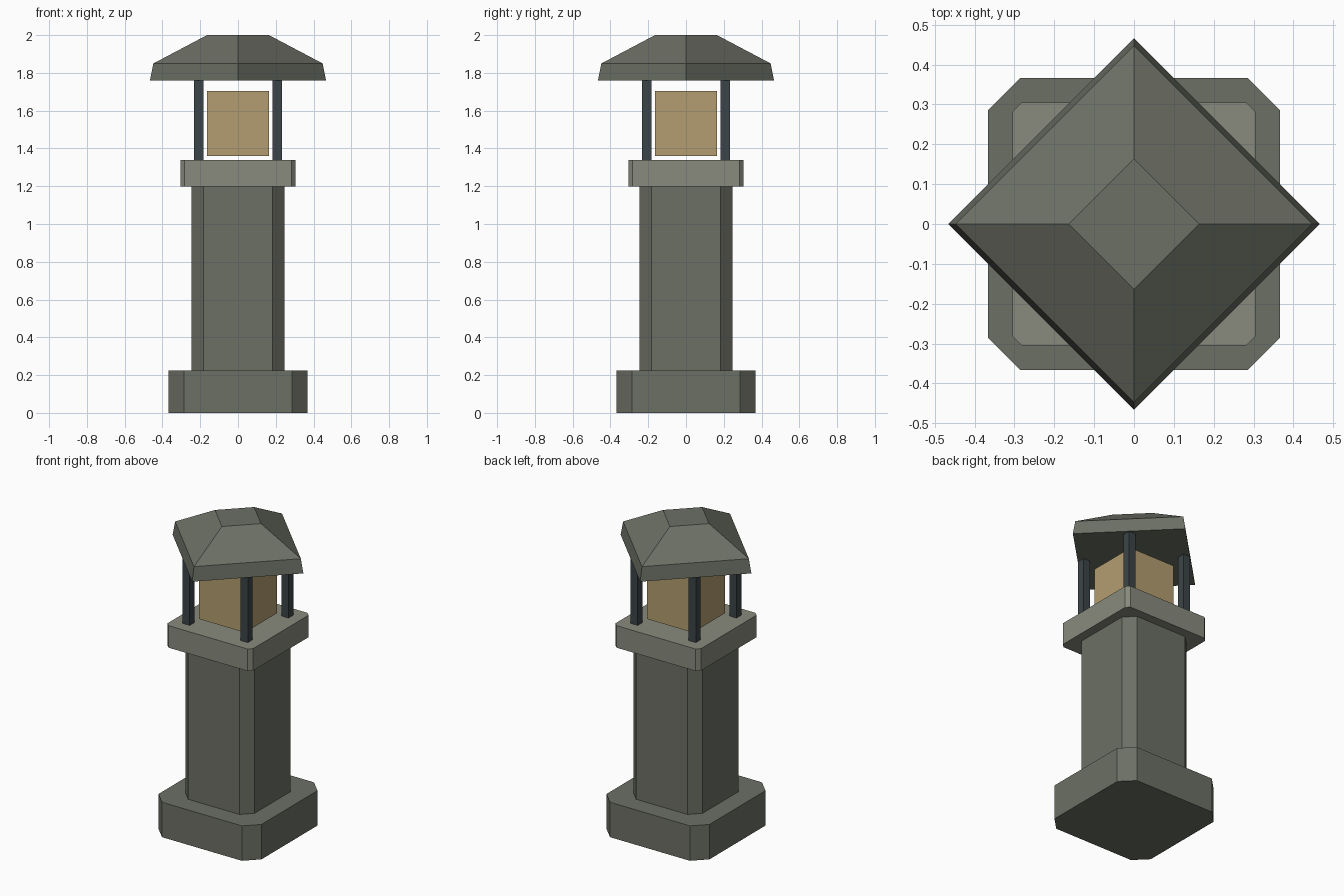
import bpy, bmesh

if "Cube" in bpy.data.objects:
    bpy.data.objects.remove(bpy.data.objects["Cube"])


def material(name, rgb):
    m = bpy.data.materials.new(name)
    m.diffuse_color = (*rgb, 1)
    m.use_nodes = True
    m.node_tree.nodes["Principled BSDF"].inputs["Base Color"].default_value = m.diffuse_color
    return m


STONE = material("stone", (0.15, 0.16, 0.13))
PALE = material("pale_stone", (0.25, 0.255, 0.205))
METAL = material("dark_metal", (0.045, 0.06, 0.065))
GLOW = material("lamp_glow", (0.45, 0.34, 0.16))


def loft(name, rings, mat):
    """Closed solid from stacked horizontal rings: [(outline, z), ...]."""
    bm = bmesh.new()
    loops = [[bm.verts.new((x, y, z)) for x, y in pts] for pts, z in rings]
    n = len(loops[0])
    for a, b in zip(loops, loops[1:]):
        for i in range(n):
            j = (i + 1) % n
            bm.faces.new((a[i], a[j], b[j], b[i]))
    bm.faces.new(loops[0][::-1])
    bm.faces.new(loops[-1])
    bmesh.ops.recalc_face_normals(bm, faces=bm.faces)
    mesh = bpy.data.meshes.new(name)
    bm.to_mesh(mesh)
    bm.free()
    mesh.materials.append(mat)
    ob = bpy.data.objects.new(name, mesh)
    bpy.context.collection.objects.link(ob)
    return ob


def cut_square(h, c):
    k = h - c
    return [(h, -k), (h, k), (k, h), (-k, h), (-h, k), (-h, -k), (-k, -h), (k, -h)]


def square(h, cx=0, cy=0):
    return [(cx + h, cy - h), (cx + h, cy + h), (cx - h, cy + h), (cx - h, cy - h)]


def diamond(r):
    return [(r, 0), (0, r), (-r, 0), (0, -r)]


def prism(name, outline, z0, z1, mat):
    return loft(name, [(outline, z0), (outline, z1)], mat)


# Stone pedestal with chamfered corners
prism("base", cut_square(0.367, 0.082), 0, 0.225, STONE)
prism("shaft", cut_square(0.246, 0.063), 0.225, 1.198, STONE)
prism("collar", cut_square(0.305, 0.023), 1.198, 1.34, PALE)

# Lamp box and its four corner posts
prism("lamp", square(0.163), 1.36, 1.705, GLOW)
for sx, side in ((-1, "left"), (1, "right")):
    for sy, end in ((-1, "front"), (1, "back")):
        prism(f"post_{end}_{side}", square(0.025, sx * 0.207, sy * 0.207), 1.34, 1.76, METAL)

# Roof turned 45 degrees, with a short eave and a flat top
loft("roof", [(diamond(0.466), 1.76), (diamond(0.448), 1.85), (diamond(0.164), 2.0)], STONE)
